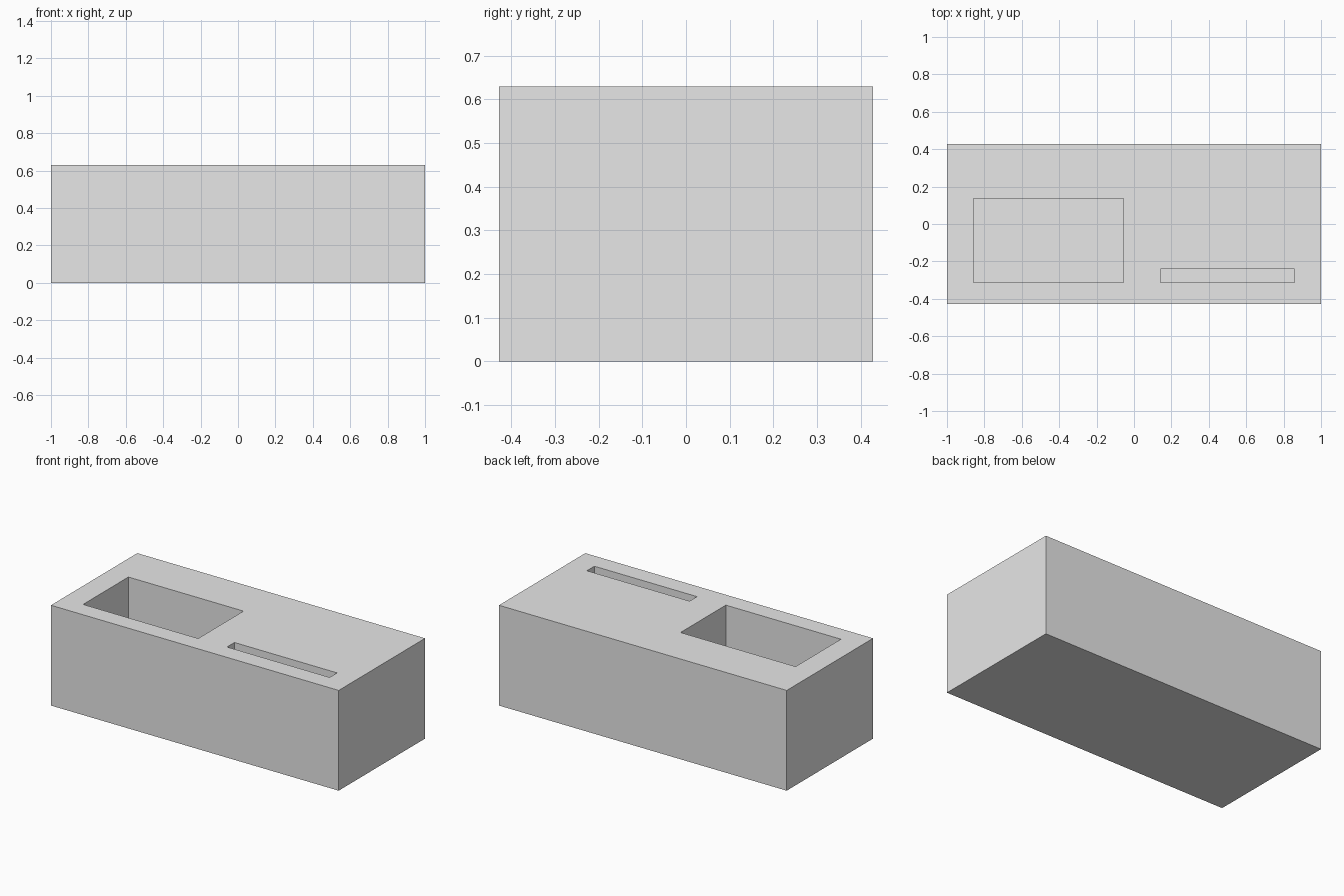
import bpy

# Remove the default cube
default = bpy.data.objects.get("Cube")
if default:
    bpy.data.objects.remove(default, do_unlink=True)

HEIGHT, DEPTH, FLOOR = 0.63, 0.857, 0.11


def material(name, colour):
    mat = bpy.data.materials.new(name)
    mat.use_nodes = True
    mat.diffuse_color = colour
    mat.node_tree.nodes["Principled BSDF"].inputs["Base Color"].default_value = colour
    return mat


def box(name, low, high):
    """Box spanning two opposite corners."""
    centre = [(a + b) / 2 for a, b in zip(low, high)]
    bpy.ops.mesh.primitive_cube_add(size=1, location=centre)
    obj = bpy.context.object
    obj.name = name
    obj.scale = [b - a for a, b in zip(low, high)]
    bpy.ops.object.transform_apply(location=True, rotation=False, scale=True)
    return obj


def cut(target, name, x_range, y_range):
    """Sink a rectangular pocket into the top of the target."""
    cutter = box(name, (x_range[0], y_range[0], FLOOR), (x_range[1], y_range[1], HEIGHT + 0.1))
    cutter.hide_render = True
    cutter.display_type = 'WIRE'
    mod = target.modifiers.new(name, 'BOOLEAN')
    mod.operation = 'DIFFERENCE'
    mod.solver = 'EXACT'
    mod.object = cutter
    bpy.context.view_layer.objects.active = target
    bpy.ops.object.modifier_apply(modifier=name)
    bpy.data.objects.remove(cutter, do_unlink=True)


# Solid block
block = box("holder_block", (-1, -DEPTH / 2, 0), (1, DEPTH / 2, HEIGHT))
block.data.materials.append(material("light grey", (0.8, 0.8, 0.8, 1)))

# Wide pocket and narrow slot, both flush with the same front margin
cut(block, "wide_pocket", (-0.857, -0.057), (-0.314, 0.136))
cut(block, "narrow_slot", (0.143, 0.857), (-0.314, -0.24))
